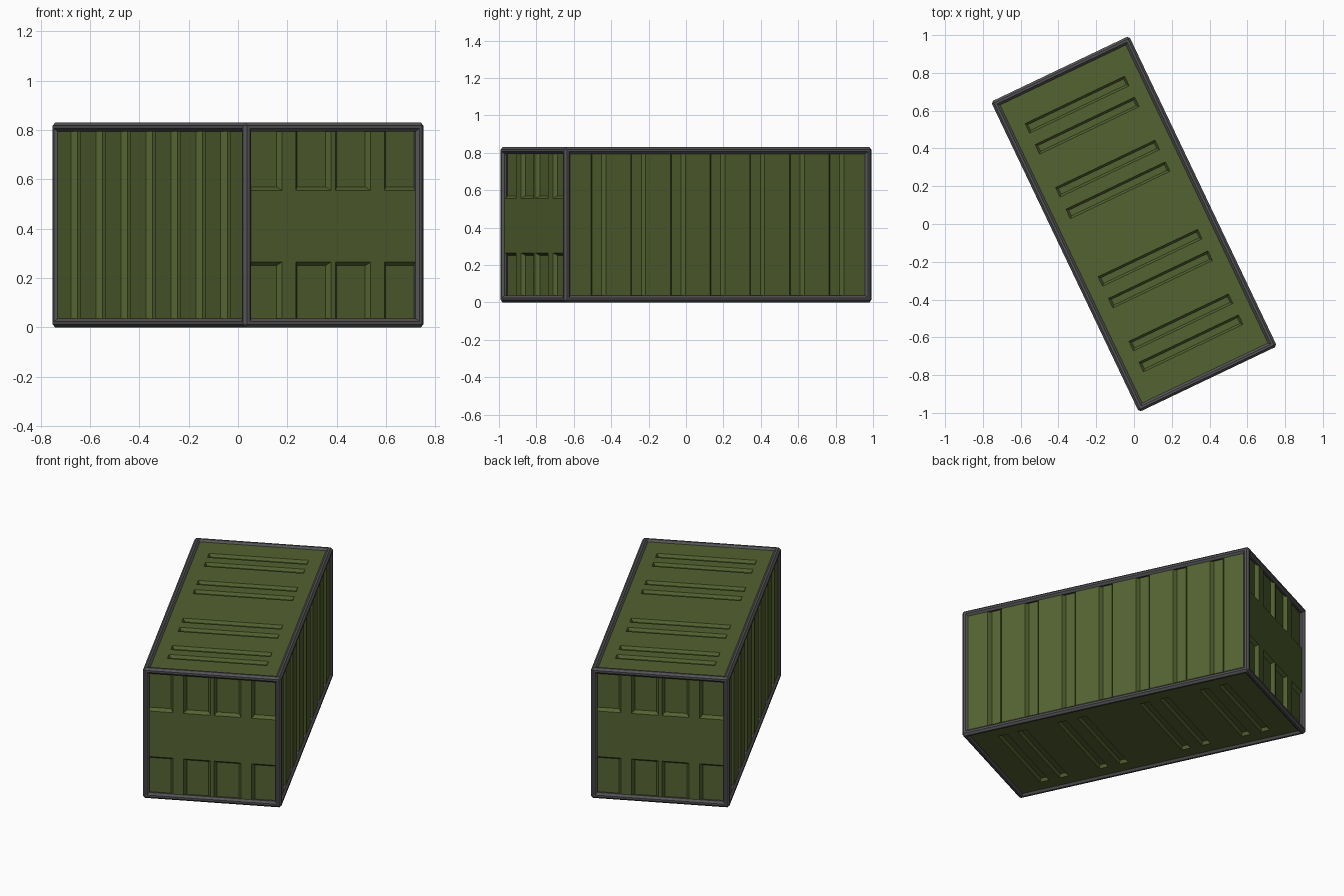
import bpy, bmesh, math
from mathutils import Matrix, Vector

if "Cube" in bpy.data.objects:
    bpy.data.objects.remove(bpy.data.objects["Cube"])

W, L, H = 0.81, 1.82, 0.83          # overall width, length, height
BAR, CHAMFER, RECESS = 0.036, 0.012, 0.012
TURN = Matrix.Rotation(math.radians(25.5), 4, 'Z')


def material(name, rgb):
    m = bpy.data.materials.new(name)
    m.diffuse_color = (*rgb, 1)
    m.use_nodes = True
    m.node_tree.nodes["Principled BSDF"].inputs["Base Color"].default_value = m.diffuse_color
    return m


green = material("olive green", (0.088, 0.122, 0.030))
grey = material("dark grey", (0.088, 0.088, 0.093))


def add_object(name, bm, mat):
    mesh = bpy.data.meshes.new(name)
    bm.to_mesh(mesh)
    bm.free()
    mesh.materials.append(mat)
    ob = bpy.data.objects.new(name, mesh)
    bpy.context.collection.objects.link(ob)
    return ob


def panel(name, a_axis, b_axis, size, a_cuts, b_cuts, pocket, slope, depth):
    """Flat sheet split at the cuts; cells chosen by pocket(a, b) are pressed in."""
    a, b = Vector(a_axis), Vector(b_axis)
    n = a.cross(b)
    box = Vector((W / 2 - RECESS, L / 2 - RECESS, H / 2 - RECESS))
    origin = Vector((0, 0, H / 2)) + Vector([n[i] * box[i] for i in range(3)])
    place = Matrix.Translation(origin) @ Matrix((a, b, n)).transposed().to_4x4()
    sa, sb = size
    xs = sorted([-sa, sa] + a_cuts)
    ys = sorted([-sb, sb] + b_cuts)
    bm = bmesh.new()
    grid = [[bm.verts.new((x, y, 0)) for y in ys] for x in xs]
    pressed = []
    for i in range(len(xs) - 1):
        for j in range(len(ys) - 1):
            f = bm.faces.new((grid[i][j], grid[i + 1][j], grid[i + 1][j + 1], grid[i][j + 1]))
            if pocket((xs[i] + xs[i + 1]) / 2, (ys[j] + ys[j + 1]) / 2):
                pressed.append(f)
    bm.normal_update()
    bmesh.ops.inset_individual(bm, faces=pressed, thickness=slope, depth=-depth)
    bm.transform(TURN @ place)
    return add_object(name, bm, green)


hw, hl, hh = W / 2 - RECESS, L / 2 - RECESS, H / 2 - RECESS

# long sides: seven full-height grooves
side_mid = [k * 0.235 for k in range(-3, 4)]
side_cuts = [c + s * 0.044 for c in side_mid for s in (-1, 1)]
for name, s in (("right_side", 1), ("left_side", -1)):
    panel(name, (0, s, 0), (0, 0, 1), (hl, hh), side_cuts, [],
          lambda a, b: min(abs(a - c) for c in side_mid) < 0.03, 0.022, 0.022)

# door ends: four columns of pockets above and below a raised middle band
door_cuts = [s * u for u in (0.01, 0.168, 0.23) for s in (-1, 1)]
for name, s in (("front_doors", 1), ("back_doors", -1)):
    panel(name, (s, 0, 0), (0, 0, 1), (hw, hh), door_cuts, [0.265 - H / 2, 0.555 - H / 2],
          lambda a, b: abs(b + 0.005) > 0.15 and (0.01 < abs(a) < 0.168 or abs(a) > 0.23),
          0.021, 0.021)

# roof and floor: four pairs of short cross grooves
cross_mid = [s * v for v in (0.198, 0.325, 0.577, 0.70) for s in (-1, 1)]
cross_cuts = [c + s * 0.028 for c in cross_mid for s in (-1, 1)]
for name, s in (("roof", 1), ("floor", -1)):
    panel(name, (s, 0, 0), (0, 1, 0), (hw, hl), [-0.292, 0.292], cross_cuts,
          lambda a, b: abs(a) < 0.29 and min(abs(b - c) for c in cross_mid) < 0.02,
          0.016, 0.018)


# frame: chamfered bars along all twelve edges
def bar(name, centre, size):
    bm = bmesh.new()
    bmesh.ops.create_cube(bm, size=1)
    bm.transform(Matrix.Translation(centre) @ Matrix.Diagonal((*size, 1)))
    bmesh.ops.bevel(bm, geom=bm.edges[:], offset=CHAMFER, segments=1, affect='EDGES')
    bm.transform(TURN)
    return add_object(name, bm, grey)


dims = (W, L, H)
for axis, label in enumerate(("cross_rail", "long_rail", "corner_post")):
    others = [i for i in range(3) if i != axis]
    for s in (-1, 1):
        for t in (-1, 1):
            centre, size = [0, 0, 0], [BAR] * 3
            size[axis] = dims[axis]
            for i, sign in zip(others, (s, t)):
                centre[i] = sign * (dims[i] - BAR) / 2
            centre[2] += H / 2
            bar(label, centre, size)
